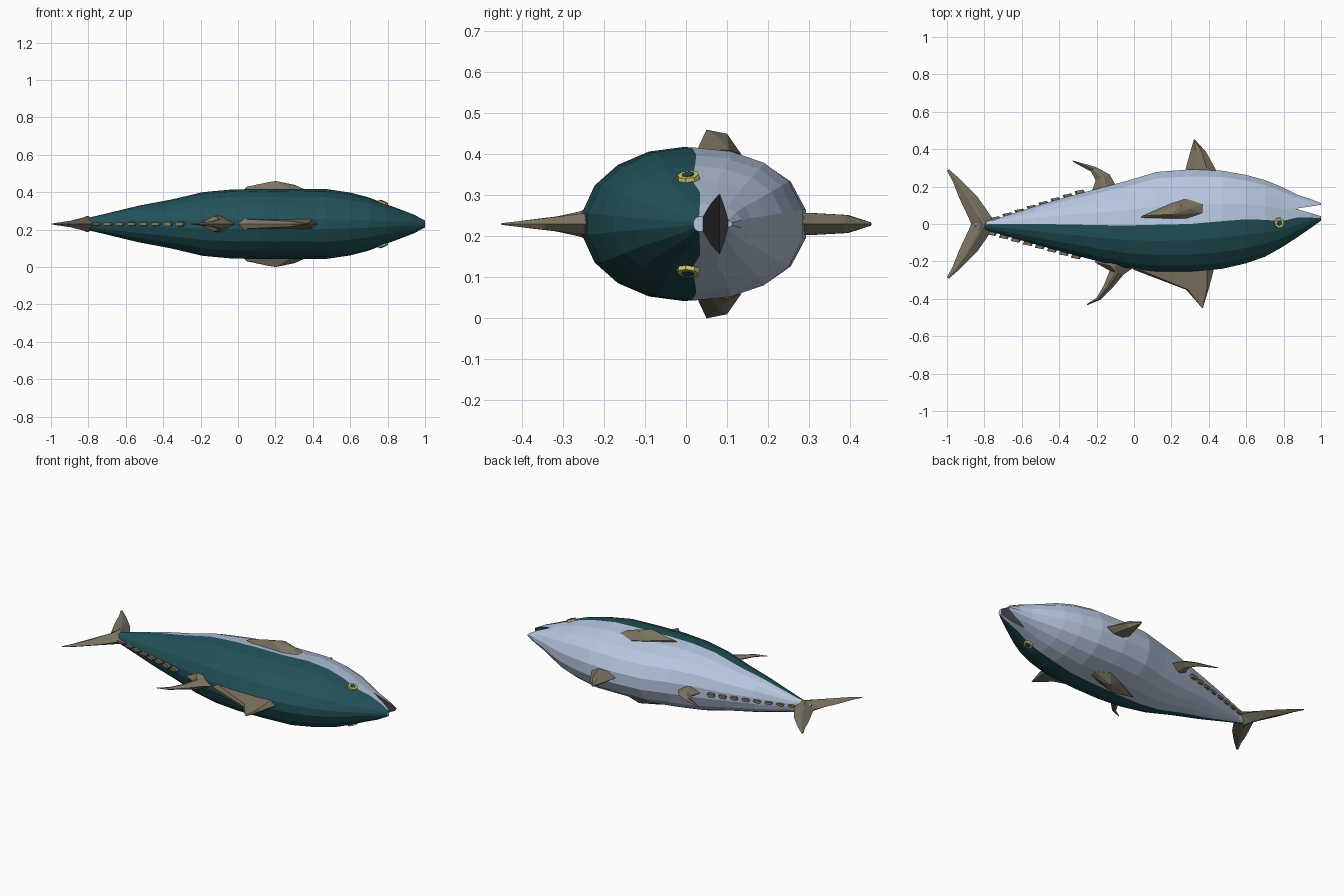
import bpy, bmesh, math
from mathutils import Vector

if "Cube" in bpy.data.objects:
    bpy.data.objects.remove(bpy.data.objects["Cube"])

ZC = 0.23  # height of the fish's mid plane (it lies on its side)


def material(name, rgb):
    m = bpy.data.materials.new(name)
    m.diffuse_color = (*rgb, 1)
    m.use_nodes = True
    m.node_tree.nodes["Principled BSDF"].inputs["Base Color"].default_value = m.diffuse_color
    return m


TEAL = material("teal_back", (0.016, 0.085, 0.1))
SILVER = material("silver_belly", (0.47, 0.57, 0.74))
FIN = material("olive_brown_fin", (0.205, 0.175, 0.12))
MOUTH = material("dark_mouth", (0.05, 0.05, 0.058))
YELLOW = material("yellow_eye", (0.66, 0.62, 0.17))


def finish(bm, name, mats):
    bmesh.ops.recalc_face_normals(bm, faces=bm.faces[:])
    me = bpy.data.meshes.new(name)
    bm.to_mesh(me)
    bm.free()
    for m in mats:
        me.materials.append(m)
    ob = bpy.data.objects.new(name, me)
    bpy.context.collection.objects.link(ob)
    return ob


def loft(bm, rings, rule=lambda j: 0):
    """Skin closed rings of points; rule gives a material index per column."""
    vs = [[bm.verts.new(p) for p in r] for r in rings]
    n = len(rings[0])
    for a, b in zip(vs, vs[1:]):
        for j in range(n):
            f = bm.faces.new((a[j], a[(j + 1) % n], b[(j + 1) % n], b[j]))
            f.material_index = rule(j)
    bm.faces.new(vs[0])
    bm.faces.new(vs[-1][::-1]).material_index = 1


# Body stations: x, back y, colour line y, belly y, half width
STATIONS = [
    (-0.85, -0.025, -0.004, 0.012, 0.022), (-0.75, -0.045, 0.0, 0.022, 0.045),
    (-0.53, -0.108, 0.0, 0.095, 0.098), (-0.36, -0.155, -0.002, 0.145, 0.13),
    (-0.19, -0.2, -0.006, 0.19, 0.17), (-0.04, -0.235, -0.008, 0.23, 0.184),
    (0.12, -0.254, -0.004, 0.278, 0.188), (0.3, -0.254, 0.0, 0.292, 0.186),
    (0.47, -0.24, 0.015, 0.285, 0.187), (0.6, -0.21, 0.025, 0.262, 0.168),
    (0.7, -0.175, 0.022, 0.235, 0.142), (0.79, -0.125, 0.015, 0.198, 0.107),
    (0.87, -0.073, 0.034, 0.158, 0.077), (0.94, -0.025, 0.034, 0.135, 0.05),
    (1.0, 0.018, 0.032, 0.112, 0.018)]


def body_ring(x, back, line, belly, w):
    angles = [math.radians(a) for a in (82, 60, 40, 20)]
    side = [(line + (back - line) * math.sin(a) / math.sin(angles[0]), w * math.cos(a)) for a in angles]
    side.append((line, w))
    side += [(line + (belly - line) * math.sin(a) / math.sin(angles[0]), w * math.cos(a) ** 0.85)
             for a in reversed(angles)]
    return [(x, y, ZC + z) for y, z in side] + [(x, y, ZC - z) for y, z in reversed(side)]


bm = bmesh.new()
loft(bm, [body_ring(*s) for s in STATIONS], lambda j: 0 if j < 4 or j > 12 else 1)
body = finish(bm, "body", [TEAL, SILVER, MOUTH])

# Mouth: wedge cut out of the snout, leaving dark inner faces
bm = bmesh.new()
wedge = [(0.865, 0.082), (1.1, 0.012), (1.1, 0.118)]
loft(bm, [[(x, y, z) for x, y in wedge] for z in (0.0, 0.46)])
for f in bm.faces:
    f.material_index = 2
cutter = finish(bm, "mouth_cutter", [TEAL, SILVER, MOUTH])
cutter.hide_render = True
mod = body.modifiers.new("mouth", 'BOOLEAN')
mod.operation, mod.solver, mod.object = 'DIFFERENCE', 'EXACT', cutter
bpy.context.view_layer.objects.active = body
bpy.ops.object.modifier_apply(modifier=mod.name)
bpy.data.objects.remove(cutter)


def fin(name, sections, k=0.3):
    """Loft six-sided sections given as (lead x, y, trail x, y, half thickness)."""
    bm = bmesh.new()
    rings = []
    for lx, ly, tx, ty, t in sections:
        lead, trail = Vector((lx, ly, ZC)), Vector((tx, ty, ZC))
        a, b, up = lead.lerp(trail, k), lead.lerp(trail, 1 - k), Vector((0, 0, t))
        rings.append([lead, a + up, b + up, trail, b - up, a - up])
    loft(bm, rings)
    for f in bm.faces:
        f.material_index = 0
    return finish(bm, name, [FIN])


# Fins on the mid plane
fin("front_dorsal_fin", [(0.43, -0.22, -0.02, -0.22, 0.027), (0.425, -0.25, 0.0, -0.245, 0.026),
                         (0.4, -0.345, 0.28, -0.352, 0.014), (0.368, -0.45, 0.36, -0.445, 0.002)], 0.08)
fin("rear_dorsal_fin", [(0.02, -0.21, -0.19, -0.17, 0.04), (-0.02, -0.245, -0.21, -0.205, 0.042),
                        (-0.055, -0.27, -0.13, -0.25, 0.03), (-0.11, -0.335, -0.16, -0.325, 0.015),
                        (-0.18, -0.405, -0.2, -0.395, 0.008), (-0.252, -0.435, -0.252, -0.428, 0.002)], 0.42)
fin("pelvic_fin", [(0.45, 0.26, 0.27, 0.26, 0.027), (0.435, 0.295, 0.28, 0.31, 0.027),
                   (0.385, 0.385, 0.305, 0.4, 0.022), (0.325, 0.452, 0.32, 0.45, 0.004)], 0.3)
fin("anal_fin", [(-0.09, 0.19, -0.24, 0.15, 0.03), (-0.1, 0.21, -0.22, 0.19, 0.03),
                 (-0.13, 0.265, -0.205, 0.235, 0.02), (-0.205, 0.305, -0.23, 0.28, 0.01),
                 (-0.33, 0.34, -0.325, 0.332, 0.002)], 0.4)
for side, name in ((1, "lower_tail_lobe"), (-1, "upper_tail_lobe")):
    fin(name, [(-0.74, 0, -0.87, 0, 0.042), (-0.76, side * 0.035, -0.885, side * 0.035, 0.034),
               (-0.84, side * 0.15, -0.935, side * 0.14, 0.018),
               (-0.93, side * 0.24, -0.97, side * 0.23, 0.009),
               (-0.99, side * 0.292, -1.0, side * 0.285, 0.002)], 0.45)

# Finlets along both edges towards the tail
for side, name, x0, y0, y1 in ((1, "lower_finlet", -0.25, 0.172, 0.03),
                               (-1, "upper_finlet", -0.27, 0.177, 0.052)):
    for i in range(8):
        u = i / 7
        x, y = x0 - 0.45 * u, y0 + (y1 - y0) * u
        t = 0.015 - 0.006 * u
        fin(f"{name}_{i + 1}", [(x, side * (y - 0.02), x - 0.05, side * (y - 0.035), t),
                                (x - 0.022, side * (y + 0.012), x - 0.068, side * (y + 0.003), t * 0.7)], 0.15)

# Paired pectoral fins and eyes
PECTORAL = [(0.035, 0.035, 0.42), (0.05, 0.045, 0.43), (0.2, 0.11, 0.41), (0.28, 0.135, 0.4),
            (0.37, 0.105, 0.41), (0.37, 0.06, 0.41), (0.3, 0.022, 0.4), (0.15, 0.025, 0.4),
            (0.2, 0.05, 0.46), (0.16, 0.05, 0.453), (0.25, 0.1, 0.45), (0.3, 0.08, 0.44),
            (0.2, 0.07, 0.37), (0.3, 0.08, 0.37)]
for s, label in ((1, "left"), (-1, "right")):
    bm = bmesh.new()
    vs = [bm.verts.new((x, y, ZC + s * (z - ZC))) for x, y, z in PECTORAL]
    res = bmesh.ops.convex_hull(bm, input=vs)
    bmesh.ops.delete(bm, geom=[v for v in res["geom_interior"] if isinstance(v, bmesh.types.BMVert)],
                     context='VERTS')
    finish(bm, label + "_pectoral_fin", [FIN])

    normal = Vector((0.38, -0.1, s)).normalized()
    rot = normal.to_track_quat('Z', 'Y')
    for part, r, depth, mat in (("_eye", 0.03, 0.018, YELLOW), ("_pupil", 0.017, 0.022, TEAL)):
        bm = bmesh.new()
        bmesh.ops.create_cone(bm, cap_ends=True, segments=8, radius1=r, radius2=r * 0.9, depth=depth)
        ob = finish(bm, label + part, [mat])
        ob.rotation_mode = 'QUATERNION'
        ob.rotation_quaternion = rot
        ob.location = (0.775, 0.006, ZC + s * 0.112)
